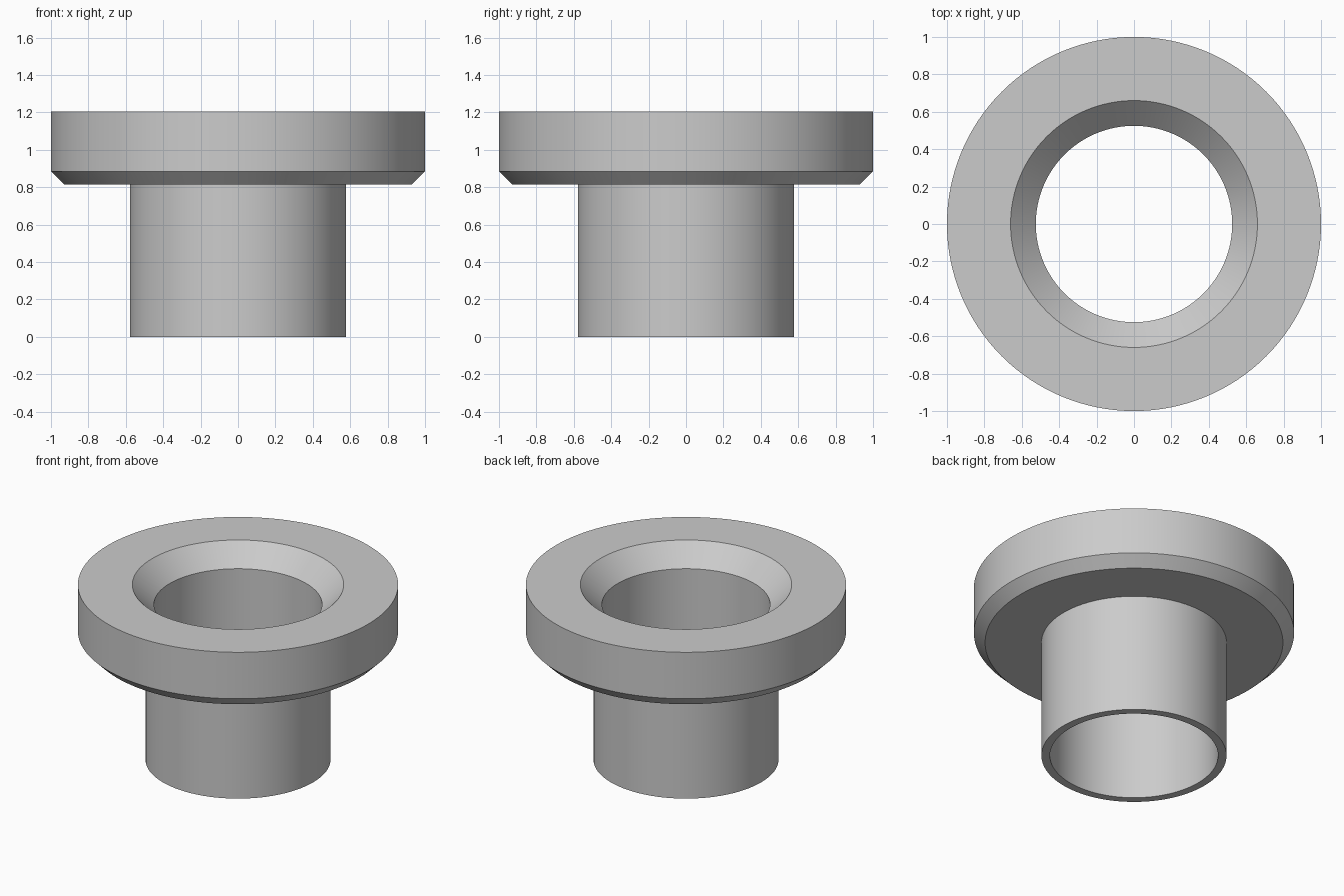
import bpy
import bmesh
import math

cube = bpy.data.objects.get("Cube")
if cube:
    bpy.data.objects.remove(cube, do_unlink=True)

SEGMENTS = 128

# Plain grey metal
grey = bpy.data.materials.new("grey_metal")
grey.use_nodes = True
grey.diffuse_color = (0.6, 0.6, 0.6, 1)
grey.node_tree.nodes["Principled BSDF"].inputs["Base Color"].default_value = (0.6, 0.6, 0.6, 1)


def lathe(name, profile, material):
    """Revolve a closed (radius, height) profile around z."""
    bm = bmesh.new()
    verts = [bm.verts.new((r, 0, z)) for r, z in profile]
    edges = [bm.edges.new((a, b)) for a, b in zip(verts, verts[1:] + verts[:1])]
    bmesh.ops.spin(bm, geom=verts + edges, axis=(0, 0, 1), cent=(0, 0, 0),
                   angle=math.tau, steps=SEGMENTS, use_merge=True)
    bmesh.ops.remove_doubles(bm, verts=bm.verts, dist=1e-5)
    bmesh.ops.recalc_face_normals(bm, faces=bm.faces)
    mesh = bpy.data.meshes.new(name)
    bm.to_mesh(mesh)
    bm.free()
    mesh.materials.append(material)
    obj = bpy.data.objects.new(name, mesh)
    bpy.context.collection.objects.link(obj)
    bpy.ops.object.select_all(action="DESELECT")
    obj.select_set(True)
    bpy.context.view_layer.objects.active = obj
    bpy.ops.object.shade_smooth_by_angle(angle=math.radians(30))
    return obj


# Thin sleeve and chamfered flange in one turned piece
lathe("flanged_bushing", [
    (0.525, 0), (0.578, 0),            # sleeve foot
    (0.578, 0.815), (0.93, 0.815),     # flange underside
    (1, 0.885), (1, 1.205),            # lower chamfer and rim
    (0.66, 1.205), (0.525, 1.07),      # countersink into the bore
], grey)
